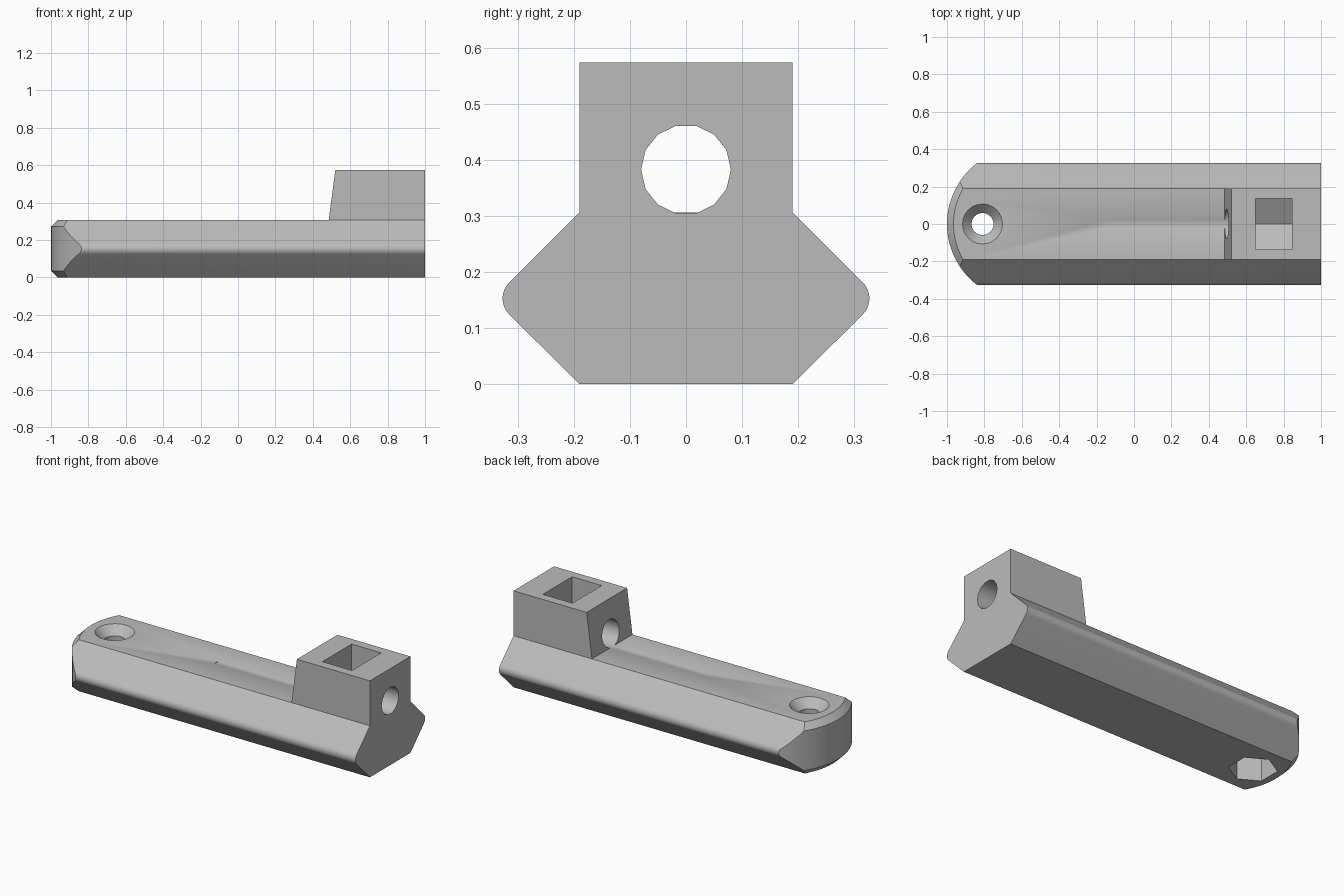
import bpy, bmesh, math
from mathutils import Vector

if "Cube" in bpy.data.objects:
    bpy.data.objects.remove(bpy.data.objects["Cube"])

grey = bpy.data.materials.new("plain grey")
grey.diffuse_color = (0.5, 0.5, 0.5, 1)
grey.use_nodes = True
grey.node_tree.nodes["Principled BSDF"].inputs["Base Color"].default_value = grey.diffuse_color


def loft(name, rings):
    """Closed solid through rings of equal point count."""
    bm = bmesh.new()
    vs = [[bm.verts.new(p) for p in r] for r in rings]
    n = len(rings[0])
    for a, b in zip(vs, vs[1:]):
        for i in range(n):
            j = (i + 1) % n
            bm.faces.new((a[i], a[j], b[j], b[i]))
    bm.faces.new(vs[0][::-1])
    bm.faces.new(vs[-1])
    bmesh.ops.recalc_face_normals(bm, faces=bm.faces)
    me = bpy.data.meshes.new(name)
    bm.to_mesh(me)
    bm.free()
    ob = bpy.data.objects.new(name, me)
    me.materials.append(grey)
    bpy.context.collection.objects.link(ob)
    return ob


def along_x(name, profile, x0, x1):
    return loft(name, [[(x, y, z) for y, z in profile] for x in (x0, x1)])


def ring(n, r, cx, z, turn=0):
    return [(cx + r * math.cos(turn + 2 * math.pi * i / n),
             r * math.sin(turn + 2 * math.pi * i / n), z) for i in range(n)]


def combine(target, tool, op):
    bpy.context.view_layer.objects.active = target
    m = target.modifiers.new(op, 'BOOLEAN')
    m.operation, m.solver, m.object = op, 'EXACT', tool
    bpy.ops.object.modifier_apply(modifier=m.name)
    bpy.data.objects.remove(tool)


# Body: six-sided bar with rounded side ridges
H, W, R = 0.306, 0.19, 0.04
side = [(W, 0)]
for i in range(9):
    a = math.radians(-45 + 90 * i / 8)
    side.append((0.327 - R + R * math.cos(a), H / 2 + R * math.sin(a)))
side.append((W, H))
body = along_x("clamp_body", side + [(-y, z) for y, z in reversed(side)], -1.1, 1)


# Rounded, chamfered nose
def nose(r, z):
    arc = [(-0.59 + r * math.cos(t), r * math.sin(t), z)
           for t in (math.pi / 2 + math.pi * i / 48 for i in range(49))]
    return arc + [(1.2, -r, z), (1.2, r, z)]


combine(body, loft("nose_envelope", [nose(0.365, -0.01), nose(0.41, 0.035),
                                     nose(0.41, H - 0.035), nose(0.365, H + 0.01)]),
        'INTERSECT')

# Raised block with sloped inner face
block = [(0.471, 0.2), (1, 0.2), (1, 0.573), (0.52, 0.573)]
combine(body, loft("raised_block", [[(x, y, z) for x, z in block] for y in (-W, W)]),
        'UNION')

# Bolt bore through the block, just grazing the bar top
bore = [(0.08 * math.cos(2 * math.pi * i / 14), 0.3825 + 0.08 * math.sin(2 * math.pi * i / 14))
        for i in range(14)]
combine(body, along_x("bolt_bore", bore, -0.14, 1.1), 'DIFFERENCE')

# Nut slot with V-shaped floor
slot = [(-0.137, 0.7), (-0.137, 0.304), (0, 0.225), (0.137, 0.304), (0.137, 0.7)]
combine(body, along_x("nut_slot", slot, 0.65, 0.845), 'DIFFERENCE')

# Countersunk screw hole with hexagonal recess underneath
X = -0.81
combine(body, loft("screw_hole", [ring(24, 0.059, X, -0.1), ring(24, 0.059, X, H - 0.05),
                                  ring(24, 0.107, X, H), ring(24, 0.107, X, H + 0.1)]),
        'DIFFERENCE')
combine(body, loft("hex_recess", [ring(6, 0.13, X, z, math.pi / 6) for z in (-0.1, 0.15)]),
        'DIFFERENCE')

bpy.ops.object.select_all(action='DESELECT')
body.select_set(True)
bpy.context.view_layer.objects.active = body
bpy.ops.object.shade_smooth_by_angle(angle=math.radians(29))
